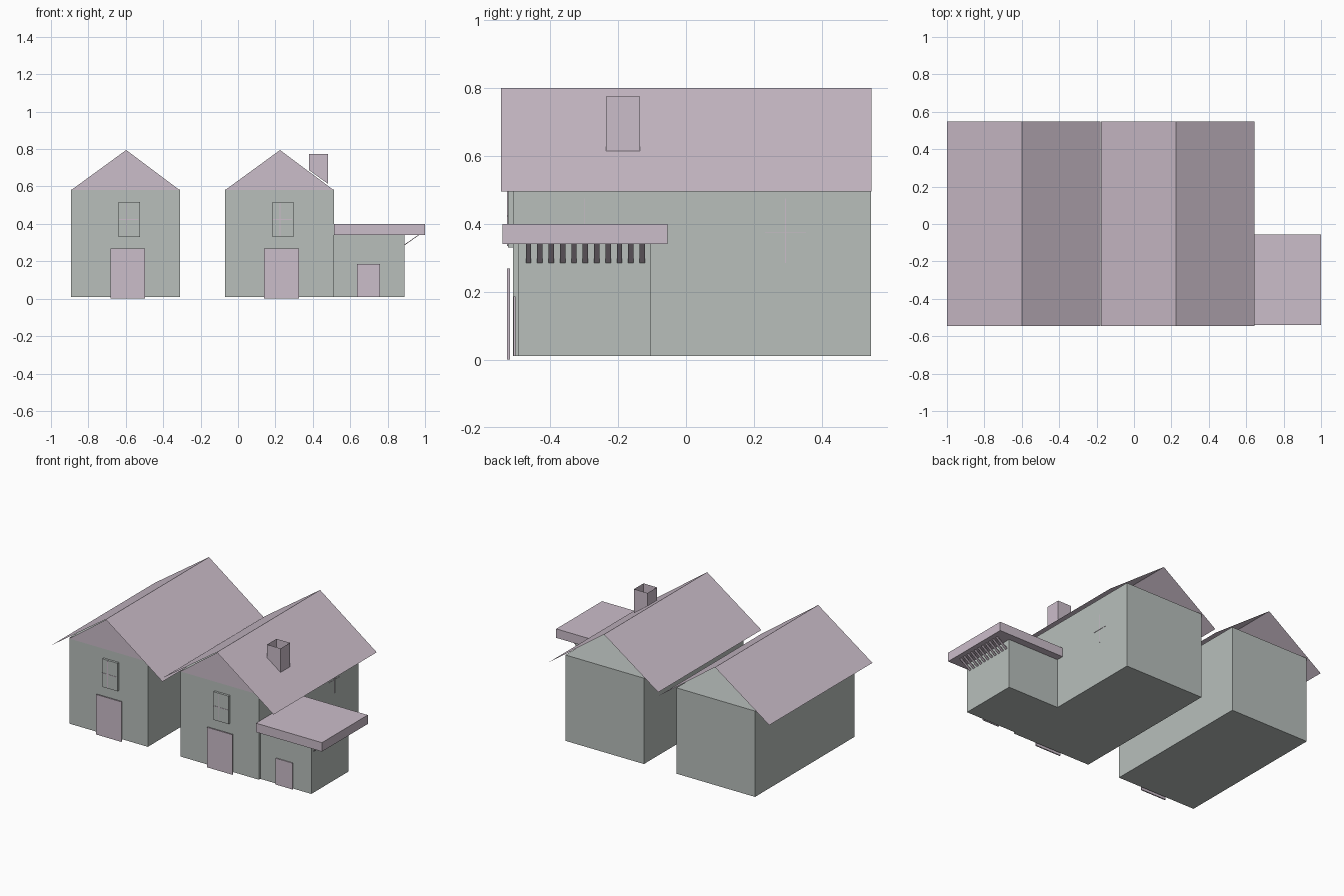
import bpy

cube = bpy.data.objects.get("Cube")
if cube:
    bpy.data.objects.remove(cube, do_unlink=True)


def material(name, rgb):
    m = bpy.data.materials.new(name)
    m.use_nodes = True
    colour = (*rgb, 1.0)
    m.diffuse_color = colour
    bsdf = next(n for n in m.node_tree.nodes if n.type == 'BSDF_PRINCIPLED')
    bsdf.inputs["Base Color"].default_value = colour
    return m


PINK = material("dusty pink", (0.60, 0.51, 0.59))
GREY = material("pale grey green", (0.48, 0.52, 0.50))


def mesh(name, verts, faces, mat):
    me = bpy.data.meshes.new(name)
    me.from_pydata(verts, [], faces)
    me.materials.append(mat)
    ob = bpy.data.objects.new(name, me)
    bpy.context.collection.objects.link(ob)
    return ob


SIDES = [(0, 1, 5, 4), (1, 2, 6, 5), (2, 3, 7, 6), (3, 0, 4, 7)]
CAPS = [(3, 2, 1, 0), (4, 5, 6, 7)]


def box(name, xs, ys, zs, mat):
    (x0, x1), (y0, y1) = xs, ys
    verts = [(x, y, z) for z in zs
             for x, y in ((x0, y0), (x1, y0), (x1, y1), (x0, y1))]
    return mesh(name, verts, SIDES + CAPS, mat)


FRONT, BACK = -0.51, 0.545
WALL_TOP, RIDGE = 0.585, 0.80


def house(name, ridge_x):
    left, right = ridge_x - 0.295, ridge_x + 0.287
    box(name + "_walls", (left, right), (FRONT, BACK), (0.01, WALL_TOP), GREY)

    # Thin roof sheets, open at the back
    profile = [(ridge_x - 0.402, 0.52), (ridge_x, RIDGE), (ridge_x + 0.42, 0.495)]
    verts = [(x, y, z) for y in (-0.545, 0.547) for x, z in profile]
    mesh(name + "_roof", verts, [(0, 1, 4, 3), (1, 2, 5, 4)], PINK)

    # Front gable
    g = FRONT - 0.001
    mesh(name + "_gable", [(left, g, 0.58), (right, g, 0.58),
                           (ridge_x, g, RIDGE - 0.005)], [(0, 1, 2)], PINK)

    # Door and upper window with glazing bars
    box(name + "_door", (ridge_x - 0.085, ridge_x + 0.102),
        (-0.527, -0.519), (0.0, 0.268), PINK)
    wx = ridge_x + 0.015
    box(name + "_window", (wx - 0.055, wx + 0.058), (-0.525, FRONT),
        (0.33, 0.518), GREY)
    box(name + "_window_bar", (wx - 0.055, wx + 0.05), (-0.527, -0.524),
        (0.421, 0.425), PINK)
    box(name + "_window_post", (wx - 0.017, wx - 0.013), (-0.527, -0.524),
        (0.335, 0.513), PINK)


house("left_house", -0.598)
house("right_house", 0.225)

# Glazing bars on the side wall
WALL_X = 0.512
for i, y in enumerate((-0.3, 0.293)):
    box(f"side_window_post_{i}", (WALL_X, WALL_X + 0.002), (y - 0.001, y + 0.001),
        (0.285, 0.475), PINK)
    box(f"side_window_bar_{i}", (WALL_X, WALL_X + 0.002), (y - 0.06, y + 0.06),
        (0.374, 0.376), PINK)

# Chimney: open tube whose foot follows the roof slope
corners = [(0.38, -0.235), (0.48, -0.235), (0.48, -0.135), (0.38, -0.135)]
foot = [(x, y, RIDGE - (x - 0.225) * 0.726) for x, y in corners]
mesh("chimney", foot + [(x, y, 0.775) for x, y in corners], SIDES, PINK)

# Annex with slab roof and door
box("annex_walls", (WALL_X, 0.89), (-0.495, -0.103), (0.01, 0.34), GREY)
box("annex_roof", (WALL_X, 1.0), (-0.54, -0.055), (0.34, 0.40), PINK)
box("annex_door", (0.635, 0.76), (-0.508, -0.502), (0.01, 0.186), PINK)

# Slanted braces under the annex eave
for i in range(11):
    y = -0.464 + i * 0.0335
    path = [(0.89, 0.285), (0.968, 0.34), (0.962, 0.34), (0.89, 0.29)]
    verts = [(x, y + d, z) for d in (-0.008, 0.008) for x, z in path]
    mesh(f"eave_brace_{i}", verts, SIDES + CAPS, PINK)
